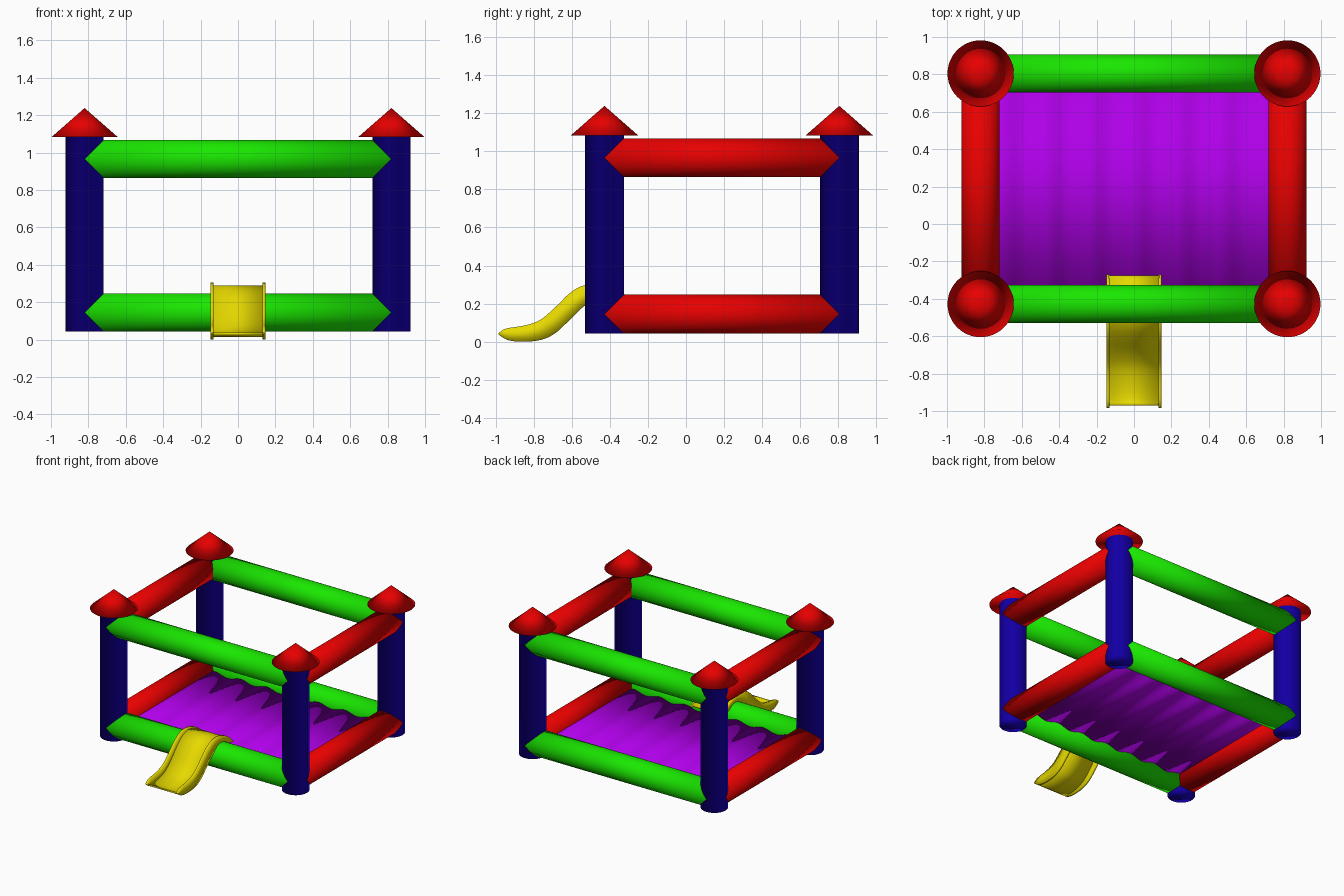
import bpy, bmesh, math
from mathutils import Vector

if "Cube" in bpy.data.objects:
    bpy.data.objects.remove(bpy.data.objects["Cube"])

def material(name, rgb):
    m = bpy.data.materials.new(name)
    m.diffuse_color = (*rgb, 1)
    m.use_nodes = True
    m.node_tree.nodes["Principled BSDF"].inputs["Base Color"].default_value = m.diffuse_color
    return m

RED = material("red", (0.80, 0.0, 0.0))
GREEN = material("green", (0.01, 0.80, 0.0))
BLUE = material("dark blue", (0.01, 0.0, 0.60))
PURPLE = material("purple", (0.45, 0.0, 0.85))
YELLOW = material("yellow", (0.80, 0.70, 0.0))

PX, Y0, Y1 = 0.82, -0.428, 0.805      # post centres
R = 0.102                             # tube radius
Z_LOW, Z_HIGH = 0.145, 0.966          # beam heights

def finish(bm, name, mat, soft=False):
    bmesh.ops.recalc_face_normals(bm, faces=bm.faces)
    mesh = bpy.data.meshes.new(name)
    # faces hidden inside another part may be turned to lean the shading
    for f in bm.faces:
        if name.endswith("post") and f.normal.z > 0.9:
            f.normal_flip()
    bm.to_mesh(mesh)
    bm.free()
    ob = bpy.data.objects.new(name, mesh)
    bpy.context.collection.objects.link(ob)
    mesh.materials.append(mat)
    bpy.ops.object.select_all(action='DESELECT')
    ob.select_set(True)
    bpy.context.view_layer.objects.active = ob
    if soft:
        bpy.ops.object.shade_smooth()
    else:
        bpy.ops.object.shade_smooth_by_angle(angle=math.radians(35))
    return ob

def tube(name, a, b, r1, r2, mat):
    """Closed cylinder or cone running from a to b."""
    a, b = Vector(a), Vector(b)
    bm = bmesh.new()
    bmesh.ops.create_cone(bm, cap_ends=True, segments=48, radius1=r1, radius2=r2,
                          depth=(b - a).length)
    ob = finish(bm, name, mat, True)
    ob.location = (a + b) / 2
    ob.rotation_euler = (b - a).to_track_quat('Z', 'Y').to_euler()
    return ob

# corner posts with cone roofs
for side, x in (("left", -PX), ("right", PX)):
    for end, y in (("front", Y0), ("back", Y1)):
        tube(f"{end}_{side}_post", (x, y, 0.043), (x, y, 1.088), R, R, BLUE)
        tube(f"{end}_{side}_roof", (x, y, 1.083), (x, y, 1.238), 0.177, 0, RED)

# inflated beams, low and high, meeting at the post centres
for level, z in (("lower", Z_LOW), ("upper", Z_HIGH)):
    for end, y in (("front", Y0), ("back", Y1)):
        tube(f"{end}_{level}_beam", (-PX, y, z), (PX, y, z), R, R, GREEN)
    for side, x in (("left", -PX), ("right", PX)):
        tube(f"{side}_{level}_beam", (x, Y0, z), (x, Y1, z), R, R, RED)

# rippled bouncing floor
bm = bmesh.new()
rows = []
N = 112
for i in range(N + 1):
    x = -PX + 2 * PX * i / N
    z = Z_LOW + 0.012 * math.cos(2 * math.pi * x / 0.234)
    rows.append([bm.verts.new((x, y, z + dz)) for y, dz in
                 ((Y0, 0.008), (Y1, 0.008), (Y1, -0.008), (Y0, -0.008))])
for a, b in zip(rows, rows[1:]):
    for k in range(4):
        bm.faces.new((a[k], a[(k + 1) % 4], b[(k + 1) % 4], b[k]))
bm.faces.new(rows[0])
bm.faces.new(rows[-1])
finish(bm, "bouncing_floor", PURPLE, True)

# slide rail outline: lower and upper edge as (y, z)
LOWER = [(-0.985, 0.038), (-0.94, 0.010), (-0.86, 0.0), (-0.76, 0.010), (-0.69, 0.042),
         (-0.62, 0.105), (-0.53, 0.190), (-0.45, 0.225), (-0.36, 0.215), (-0.271, 0.190)]
UPPER = [(-0.985, 0.044), (-0.955, 0.066), (-0.84, 0.087), (-0.77, 0.112), (-0.72, 0.150),
         (-0.667, 0.200), (-0.614, 0.252), (-0.56, 0.287), (-0.49, 0.304), (-0.41, 0.295),
         (-0.33, 0.255), (-0.271, 0.200)]

def smooth_height(points, y):
    """Cubic interpolation of height along y."""
    n = len(points)
    i = max(k for k in range(n - 1) if points[k][0] <= y + 1e-9)
    def slope(k):
        p, q = points[max(k - 1, 0)], points[min(k + 1, n - 1)]
        return (q[1] - p[1]) / (q[0] - p[0])
    (ya, za), (yb, zb) = points[i], points[i + 1]
    h = yb - ya
    t = (y - ya) / h
    return ((2*t**3 - 3*t**2 + 1) * za + (t**3 - 2*t**2 + t) * h * slope(i)
            + (3*t**2 - 2*t**3) * zb + (t**3 - t**2) * h * slope(i + 1))

def slide_strip(name, x0, x1, bounds, ya, yb):
    """Closed strip along y whose low and high edges come from bounds(y)."""
    bm = bmesh.new()
    rings = []
    for i in range(49):
        y = ya + (yb - ya) * i / 48
        lo, hi = bounds(y)
        rings.append([bm.verts.new(p) for p in
                      ((x0, y, lo), (x1, y, lo), (x1, y, hi), (x0, y, hi))])
    for a, b in zip(rings, rings[1:]):
        for k in range(4):
            bm.faces.new((a[k], a[(k + 1) % 4], b[(k + 1) % 4], b[k]))
    bm.faces.new(rings[0])
    bm.faces.new(rings[-1])
    return finish(bm, name, YELLOW, True)

def rail_bounds(y):
    return smooth_height(LOWER, y), smooth_height(UPPER, y)

def bed_bounds(y):
    lo, hi = rail_bounds(y)
    # the bed hugs the ground at the run-out and crests near the rail tops
    t = min(max((y + 0.95) / 0.5, 0), 1)
    m = lo + (hi - lo) * (0.18 + 0.55 * t)
    return m - 0.006, m + 0.006

slide_strip("slide_bed", -0.135, 0.135, bed_bounds, -0.97, -0.275)
for side, s in (("left", -1), ("right", 1)):
    slide_strip(f"slide_{side}_rail", s * 0.13, s * 0.147, rail_bounds, -0.985, -0.271)
